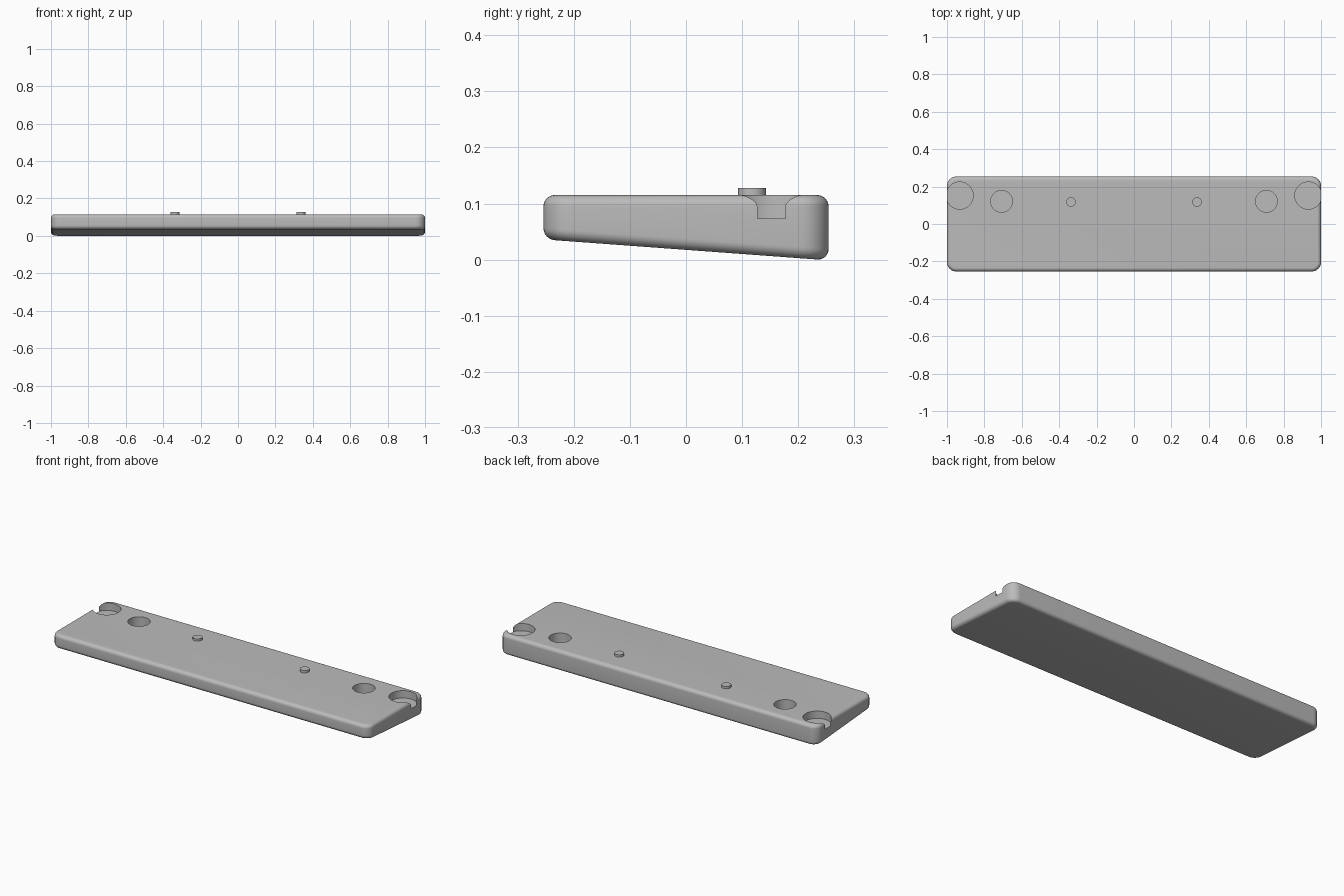
import bpy
import bmesh

cube = bpy.data.objects.get("Cube")
if cube:
    bpy.data.objects.remove(cube, do_unlink=True)

TOP = 0.115
HALF_X, HALF_Y = 1.0, 0.254

grey = bpy.data.materials.new("plain grey")
grey.use_nodes = True
grey.diffuse_color = (0.5, 0.5, 0.5, 1)
grey.node_tree.nodes["Principled BSDF"].inputs["Base Color"].default_value = (0.5, 0.5, 0.5, 1)


def activate(obj):
    bpy.ops.object.select_all(action='DESELECT')
    obj.select_set(True)
    bpy.context.view_layer.objects.active = obj


def cylinder(name, x, y, radius, low, high):
    bpy.ops.mesh.primitive_cylinder_add(vertices=64, radius=radius, depth=high - low,
                                        location=(x, y, (low + high) / 2))
    obj = bpy.context.object
    obj.name = name
    obj.data.materials.append(grey)
    return obj


# Wedge slab: flat top, underside sloping down to the back
bm = bmesh.new()
bmesh.ops.create_cube(bm, size=2)
for v in bm.verts:
    v.co.x *= HALF_X
    v.co.y *= HALF_Y
    v.co.z = TOP if v.co.z > 0 else (0.237 - v.co.y) * 0.0735

# Round the upright corners, then the top and bottom rims
uprights = [e for e in bm.edges if abs(e.verts[0].co.z - e.verts[1].co.z) > 0.06]
bmesh.ops.bevel(bm, geom=uprights, offset=0.05, segments=10, profile=0.5, affect='EDGES')
bm.normal_update()
rims = [e for e in bm.edges if any(abs(f.normal.z) > 0.9 for f in e.link_faces)]
bmesh.ops.bevel(bm, geom=rims, offset=0.02, segments=8, profile=0.5, affect='EDGES')
bmesh.ops.recalc_face_normals(bm, faces=bm.faces)

mesh = bpy.data.meshes.new("wedge_base")
bm.to_mesh(mesh)
bm.free()
mesh.materials.append(grey)
base = bpy.data.objects.new("wedge_base", mesh)
bpy.context.collection.objects.link(base)

# Round sockets, the outer pair breaking through the end walls
for side in (-1, 1):
    for x, y, radius, floor in ((0.932, 0.152, 0.0725, 0.073), (0.708, 0.121, 0.058, 0.03)):
        cutter = cylinder("socket_cutter", side * x, y, radius, floor, 0.2)
        cutter.hide_render = True
        activate(base)
        mod = base.modifiers.new("socket", 'BOOLEAN')
        mod.operation = 'DIFFERENCE'
        mod.solver = 'EXACT'
        mod.object = cutter
        bpy.ops.object.modifier_apply(modifier=mod.name)
        bpy.data.objects.remove(cutter, do_unlink=True)

activate(base)
bpy.ops.object.shade_smooth_by_angle(angle=0.6)

# Locating pegs
for side, name in ((-1, "right_peg"), (1, "left_peg")):
    peg = cylinder(name, side * 0.337, 0.118, 0.025, TOP - 0.01, 0.128)
    activate(peg)
    bpy.ops.object.shade_smooth_by_angle(angle=0.6)
